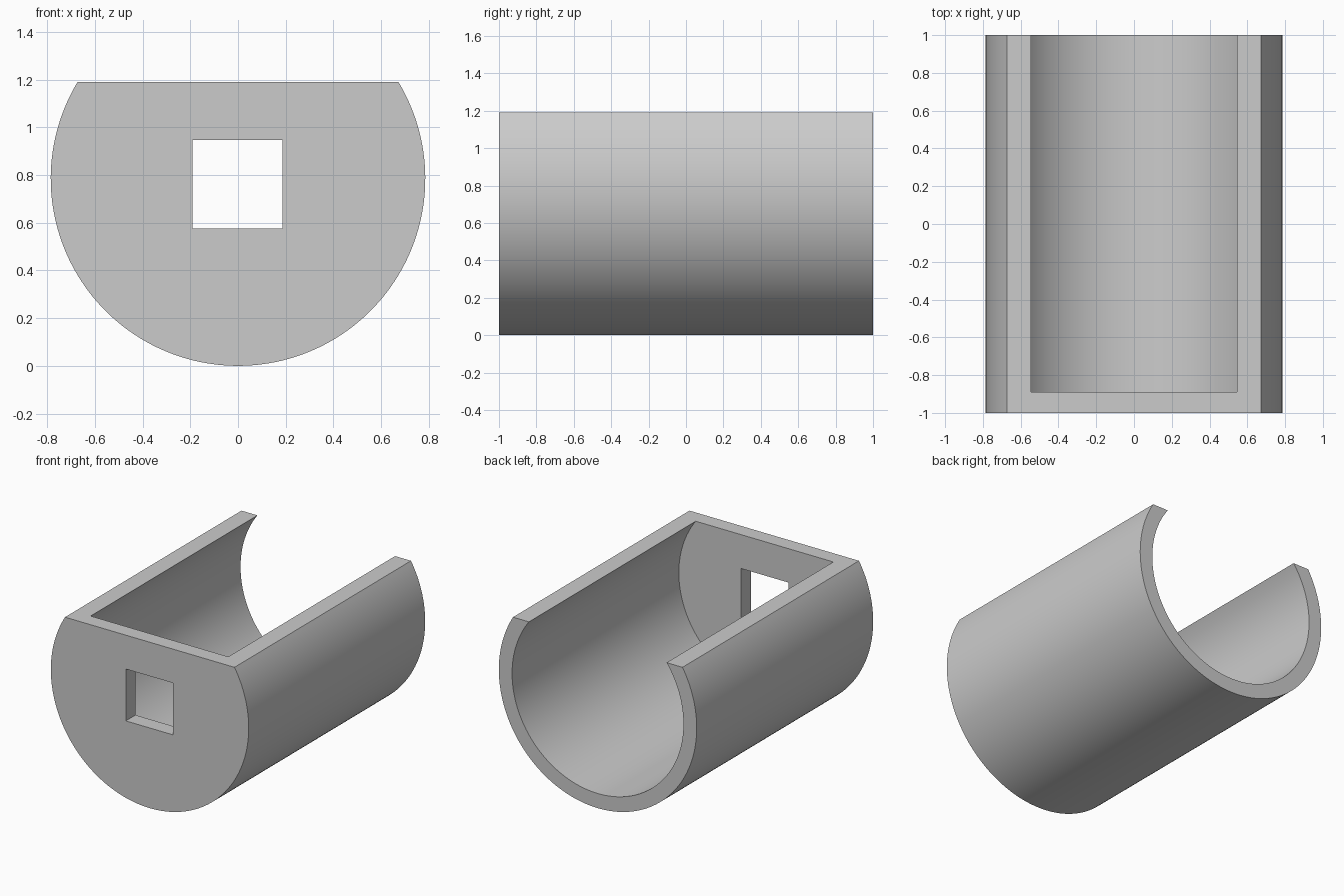
import bpy
import bmesh
from math import asin, pi, cos, sin, radians

cube = bpy.data.objects.get("Cube")
if cube:
    bpy.data.objects.remove(cube, do_unlink=True)

OUTER, INNER, TOP = 0.785, 0.68, 1.19
FRONT, BACK, WALL = -1.0, 1.0, 0.11

grey = bpy.data.materials.new("plain grey")
grey.use_nodes = True
colour = (0.6, 0.6, 0.6, 1)
grey.diffuse_color = colour
grey.node_tree.nodes["Principled BSDF"].inputs["Base Color"].default_value = colour


def arc(radius, start, end, steps):
    """Points in the xz plane around the tube axis, both ends included."""
    angles = [start + (end - start) * i / steps for i in range(steps + 1)]
    return [(radius * cos(a), OUTER + radius * sin(a)) for a in angles]


def prism(name, profile, y0, y1):
    """Extrude an xz profile along y."""
    bm = bmesh.new()
    face = bm.faces.new([bm.verts.new((x, y0, z)) for x, z in profile])
    made = bmesh.ops.extrude_face_region(bm, geom=[face])["geom"]
    moved = [v for v in made if isinstance(v, bmesh.types.BMVert)]
    bmesh.ops.translate(bm, verts=moved, vec=(0, y1 - y0, 0))
    bmesh.ops.recalc_face_normals(bm, faces=bm.faces)
    mesh = bpy.data.meshes.new(name)
    bm.to_mesh(mesh)
    bm.free()
    mesh.materials.append(grey)
    obj = bpy.data.objects.new(name, mesh)
    bpy.context.collection.objects.link(obj)
    return obj


def activate(obj):
    bpy.ops.object.select_all(action="DESELECT")
    obj.select_set(True)
    bpy.context.view_layer.objects.active = obj


def carve(obj, cutter):
    """Subtract the cutter and discard it."""
    cutter.hide_render = True
    mod = obj.modifiers.new("cut", "BOOLEAN")
    mod.operation = "DIFFERENCE"
    mod.solver = "EXACT"
    mod.object = cutter
    activate(obj)
    bpy.ops.object.modifier_apply(modifier=mod.name)
    bpy.data.objects.remove(cutter, do_unlink=True)


# Round body with a flat top
lip = asin((TOP - OUTER) / OUTER)
housing = prism("housing", arc(OUTER, lip, -pi - lip, 128), FRONT, BACK)

# Bore, open at the back and along the top
bore = arc(INNER, 0, 2 * pi, 160)[:-1]
carve(housing, prism("bore_cutter", bore, FRONT + WALL, BACK + 0.2))

# Square window through the front wall
window = [(-0.19, 0.575), (0.186, 0.575), (0.186, 0.947), (-0.19, 0.947)]
carve(housing, prism("window_cutter", window, FRONT - 0.2, FRONT + WALL + 0.2))

activate(housing)
bpy.ops.object.shade_smooth_by_angle(angle=radians(30))
